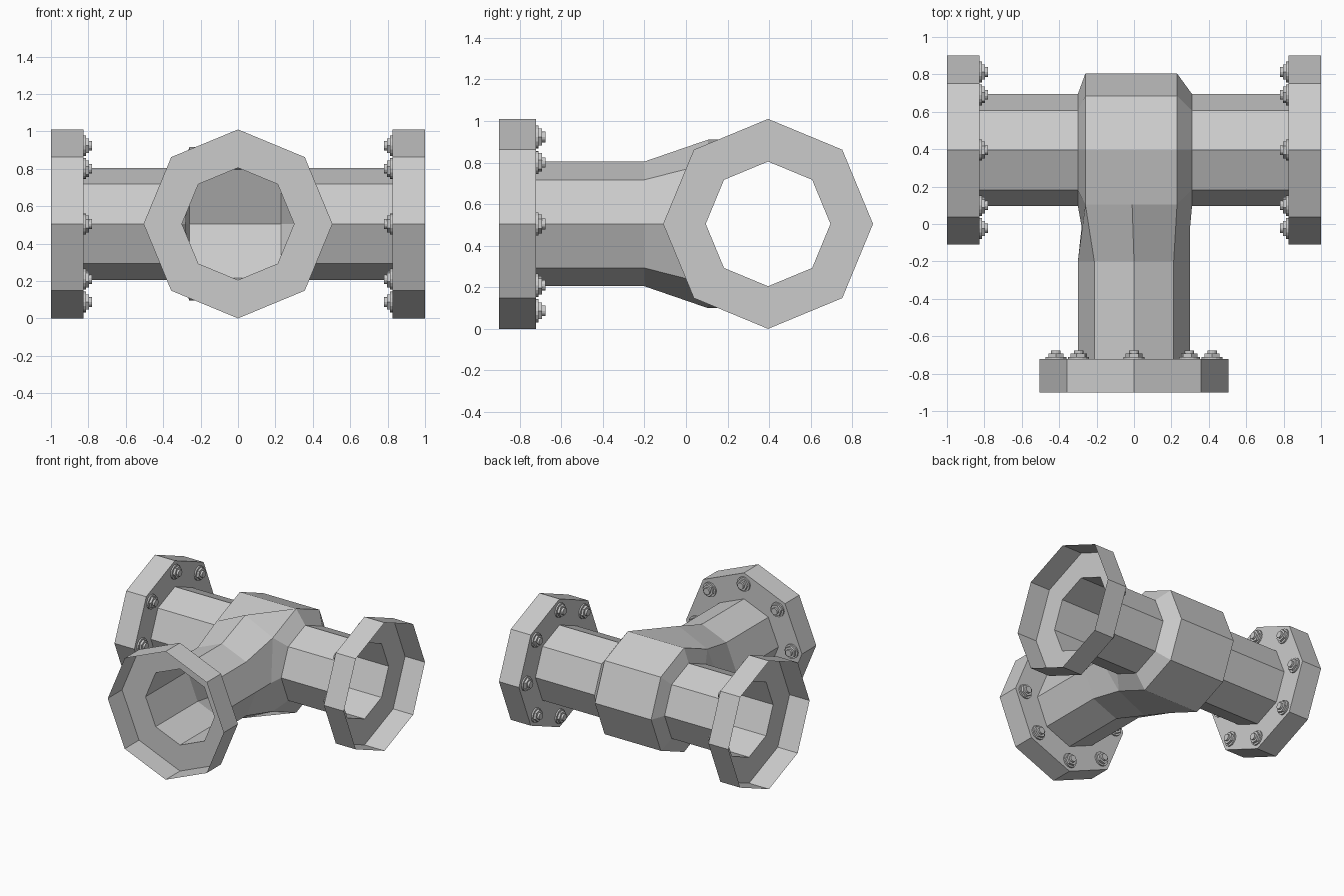
import bpy, bmesh
from math import sin, cos, pi
from mathutils import Matrix, Vector

if "Cube" in bpy.data.objects:
    bpy.data.objects.remove(bpy.data.objects["Cube"])

CY, CZ = 0.395, 0.505          # run axis position
R_FLANGE, R_PIPE, R_HUB = 0.505, 0.30, 0.41


def finish(bm, name, matrix=None):
    bmesh.ops.recalc_face_normals(bm, faces=bm.faces)
    mesh = bpy.data.meshes.new(name)
    bm.to_mesh(mesh)
    bm.free()
    ob = bpy.data.objects.new(name, mesh)
    if matrix:
        ob.matrix_world = matrix
    bpy.context.collection.objects.link(ob)
    return ob


def run_ring(bm, x, r):
    # octagon across the run: 0 top, 2 front, 4 bottom, 6 back
    return [bm.verts.new((x, CY - r * sin(k * pi / 4), CZ + r * cos(k * pi / 4))) for k in range(8)]


def branch_ring(bm, y):
    # octagon across the branch: 0 top, 2 right, 4 bottom, 6 left
    return [bm.verts.new((R_PIPE * sin(k * pi / 4), y, CZ + R_PIPE * cos(k * pi / 4))) for k in range(8)]


def bridge(bm, a, b):
    for k in range(8):
        j = (k + 1) % 8
        bm.faces.new((a[k], a[j], b[j], b[k]))


# Tee body: open pipe shell with a swollen hub
bm = bmesh.new()
left, right = run_ring(bm, -0.26, R_HUB), run_ring(bm, 0.23, R_HUB)
left[2].co.x, right[2].co.x = -0.28, 0.30
for hub, neck_x, end_x in ((left, -0.30, -0.826), (right, 0.31, 0.826)):
    neck = run_ring(bm, neck_x, R_PIPE)
    bridge(bm, hub, neck)
    bridge(bm, neck, run_ring(bm, end_x, R_PIPE))
for k in range(4, 8):          # back half of hub
    j = (k + 1) % 8
    bm.faces.new((left[k], left[j], right[j], right[k]))
collar = branch_ring(bm, -0.20)
bridge(bm, collar, branch_ring(bm, -0.722))
# front of the hub, blended into the branch above and below
for ridge, shoulder, c0, cr, cl, s in ((0, 1, 0, 1, 7, 1), (4, 3, 4, 3, 5, -1)):
    m = bm.verts.new((-0.01, 0.105, CZ + s * 0.405))
    L0, L1, L2 = left[ridge], left[shoulder], left[2]
    R0, R1, R2 = right[ridge], right[shoulder], right[2]
    for f in ((L0, L1, m, R1, R0),
              (L1, collar[cl], collar[c0], m), (m, collar[c0], collar[cr], R1),
              (L1, L2, collar[6], collar[cl]), (R1, collar[cr], collar[2], R2)):
        bm.faces.new(f)
finish(bm, "tee_body")


def flange(name, matrix, thick):
    # hollow octagonal flange: inner plate and rim, open on the outside
    bm = bmesh.new()
    prof = [(R_PIPE, -thick), (R_FLANGE, -thick), (R_FLANGE, 0)]
    rings = [[bm.verts.new((r * cos(k * pi / 4), r * sin(k * pi / 4), z)) for k in range(8)]
             for r, z in prof]
    for k in range(8):
        j = (k + 1) % 8
        for a, b in zip(rings, rings[1:]):
            bm.faces.new((a[k], b[k], b[j], a[j]))
    finish(bm, name, matrix)


def bolts(name, matrix, thick):
    bm = bmesh.new()
    # sides, radius, height above the plate: washer, nut, bolt end
    parts = ((16, 0.056, 0.012), (6, 0.046, 0.03), (12, 0.026, 0.046))
    for k in range(8):
        a = k * pi / 4
        for sides, r, h in parts:
            pos = Matrix.Translation((0.418 * cos(a), 0.418 * sin(a), -thick - h / 2))
            bmesh.ops.create_cone(bm, cap_ends=True, segments=sides, radius1=r, radius2=r,
                                  depth=h, matrix=pos @ Matrix.Rotation(a, 4, 'Z'))
    finish(bm, name, matrix)


# Flanges and bolts on the three ends
for side, pos, out, thick in (("left", (-1, CY, CZ), (-1, 0, 0), 0.174),
                              ("right", (1, CY, CZ), (1, 0, 0), 0.174),
                              ("front", (0, -0.9, CZ), (0, -1, 0), 0.178)):
    m = Matrix.Translation(pos) @ Vector(out).to_track_quat('Z', 'Y').to_matrix().to_4x4()
    flange(side + "_flange", m, thick)
    bolts(side + "_flange_bolts", m, thick)
